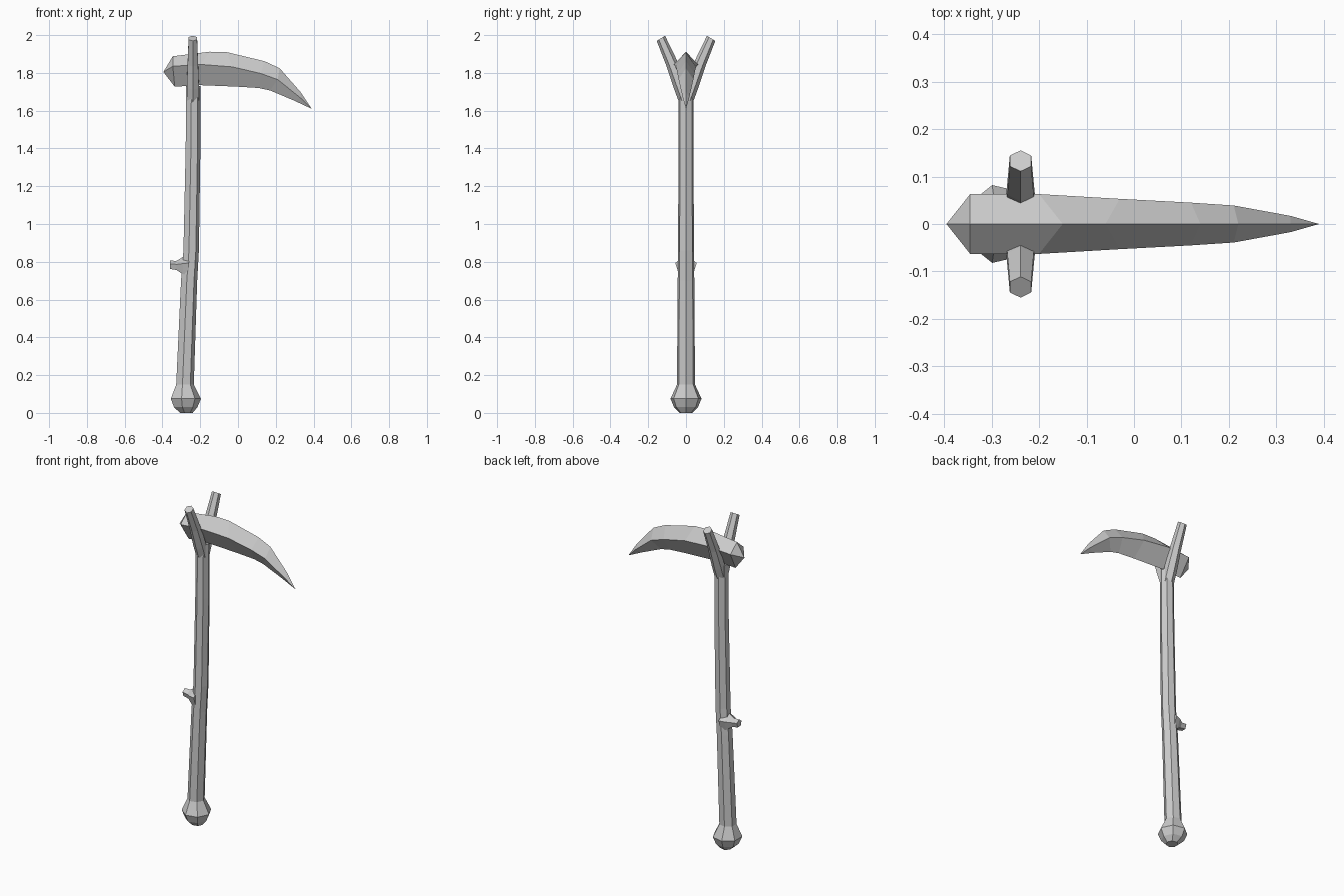
import bpy, bmesh, math
from mathutils import Vector

if "Cube" in bpy.data.objects:
    bpy.data.objects.remove(bpy.data.objects["Cube"])


def loft(name, rings):
    """Skin a closed mesh over rings; a one-point ring becomes a tip, larger ends are capped."""
    bm = bmesh.new()
    rows = [[bm.verts.new(p) for p in ring] for ring in rings]
    for a, b in zip(rows, rows[1:]):
        n = max(len(a), len(b))
        for i in range(n):
            j = (i + 1) % n
            if len(a) == 1:
                bm.faces.new((a[0], b[j], b[i]))
            elif len(b) == 1:
                bm.faces.new((a[i], a[j], b[0]))
            else:
                bm.faces.new((a[i], a[j], b[j], b[i]))
    for end in (rows[0], rows[-1]):
        if len(end) > 2:
            bm.faces.new(end)
    bmesh.ops.recalc_face_normals(bm, faces=bm.faces)
    mesh = bpy.data.meshes.new(name)
    bm.to_mesh(mesh)
    bm.free()
    obj = bpy.data.objects.new(name, mesh)
    bpy.context.collection.objects.link(obj)
    return obj


def ring(center, u, v, radius, sides, turn=0.0):
    c, u, v = Vector(center), Vector(u).normalized(), Vector(v).normalized()
    return [c + radius * (math.cos(a) * u + math.sin(a) * v)
            for a in (turn + math.tau * i / sides for i in range(sides))]


# Handle with rounded pommel: (x, z, radius)
handle = [(-0.275, 0.0, 0.035), (-0.28, 0.03, 0.065), (-0.28, 0.075, 0.084),
          (-0.283, 0.15, 0.049), (-0.261, 0.70, 0.045), (-0.25, 0.86, 0.043),
          (-0.24, 1.40, 0.041), (-0.238, 1.73, 0.04)]
loft("handle", [ring((x, 0, z), (1, 0, 0), (0, 1, 0), r, 7) for x, z, r in handle])

# Forked prongs at the top of the handle: (y, z, radius)
prong = [(0.005, 1.66, 0.036), (0.03, 1.73, 0.037), (0.075, 1.85, 0.032), (0.133, 1.983, 0.026)]
for side, label in ((1, "back"), (-1, "front")):
    loft(label + "_prong", [ring((-0.239, side * y, z), (0, side * 0.85, -0.53), (1, 0, 0), r, 6)
                            for y, z, r in prong])

# Broken twig stub on the handle: (x, z, radius)
stub = [(-0.26, 0.775, 0.075), (-0.292, 0.775, 0.05), (-0.325, 0.778, 0.027), (-0.36, 0.782, 0.024)]
loft("twig_stub", [ring((x, 0, z), (0, 0, 1), (0, 0.6 if i else 1, 0), min(r, 0.06), 5)
                   for i, (x, z, r) in enumerate(stub)])

# Curved blade, diamond section: spine (x, z), widest line (x, z), edge (x, z), half width
blade = [((-0.345, 1.888), (-0.345, 1.835), (-0.335, 1.727), 0.063),
         ((-0.15, 1.912), (-0.20, 1.845), (-0.20, 1.735), 0.063),
         ((-0.06, 1.910), (-0.03, 1.832), (0.00, 1.727), 0.053),
         ((0.14, 1.862), (0.12, 1.797), (0.11, 1.72), 0.045),
         ((0.22, 1.825), (0.21, 1.765), (0.17, 1.707), 0.039),
         ((0.33, 1.70), (0.33, 1.668), (0.30, 1.652), 0.017)]
sections = [[(s[0], 0, s[1]), (m[0], w, m[1]), (e[0], 0, e[1]), (m[0], -w, m[1])]
            for s, m, e, w in blade]
loft("blade", [[(-0.395, 0, 1.805)]] + sections + [[(0.39, 0, 1.61)]])
